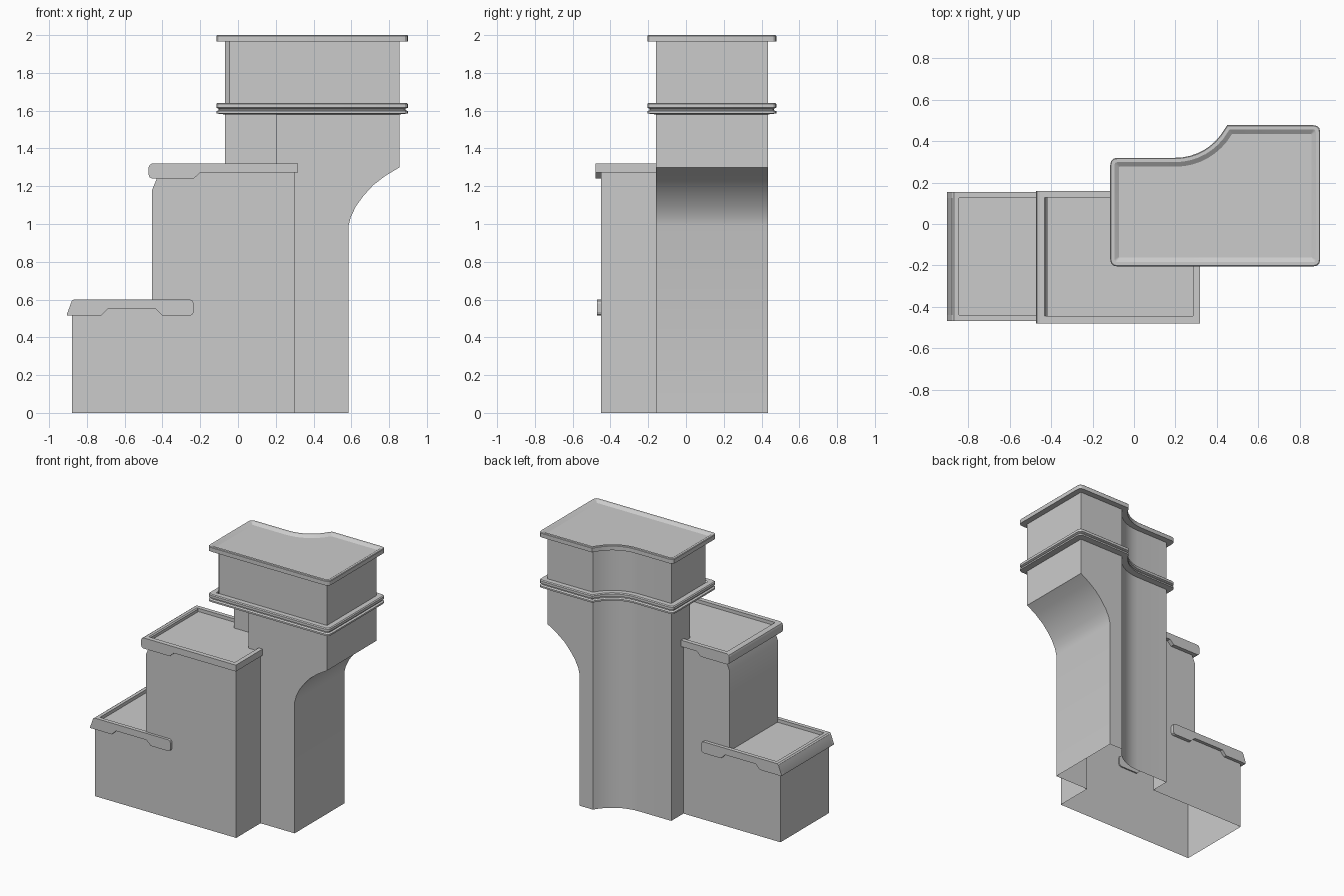
import bpy, bmesh, math
from mathutils import Vector

if "Cube" in bpy.data.objects:
    bpy.data.objects.remove(bpy.data.objects["Cube"])


def finish(name, bm):
    bmesh.ops.recalc_face_normals(bm, faces=bm.faces)
    me = bpy.data.meshes.new(name)
    bm.to_mesh(me)
    bm.free()
    ob = bpy.data.objects.new(name, me)
    bpy.context.collection.objects.link(ob)
    return ob


def loft(name, loops, cap_start=True, cap_end=True):
    """Skin a list of equal-length 3D loops."""
    bm = bmesh.new()
    rings = [[bm.verts.new(p) for p in l] for l in loops]
    n = len(rings[0])
    for a, b in zip(rings, rings[1:]):
        for i in range(n):
            j = (i + 1) % n
            bm.faces.new((a[i], a[j], b[j], b[i]))
    if cap_start:
        bm.faces.new(rings[0][::-1])
    if cap_end:
        bm.faces.new(rings[-1])
    return finish(name, bm)


def prism(name, profile, y0, y1):
    """Extrude an x-z profile along y."""
    return loft(name, [[(x, y, z) for x, z in profile] for y in (y0, y1)])


def at(outline, z):
    return [(x, y, z) for x, y in outline]


def smooth(ob):
    bpy.ops.object.select_all(action='DESELECT')
    ob.select_set(True)
    bpy.context.view_layer.objects.active = ob
    bpy.ops.object.shade_smooth_by_angle(angle=math.radians(28))


# Tower plan: curved step on the back side
R, T = 0.318, math.radians(59.8)
back_curve = [(0.2 + R * math.sin(T * i / 8), 0.275 + R * (1 - math.cos(T * i / 8)))
              for i in range(8, -1, -1)]
plan = [(-0.07, -0.16), (0.855, -0.16), (0.855, 0.433)] + back_curve + [(-0.07, 0.275)]
CORNERS = (0, 1, 2, len(plan) - 1)


def offset_plan(d, r):
    """Mitred offset of the tower plan with small rounded outer corners."""
    pts = [Vector(p) for p in plan]
    n = len(pts)
    off = []
    for i in range(n):
        e1 = (pts[i] - pts[i - 1]).normalized()
        e2 = (pts[(i + 1) % n] - pts[i]).normalized()
        n1, n2 = Vector((e1.y, -e1.x)), Vector((e2.y, -e2.x))
        off.append(pts[i] + (n1 + n2) * d / (1 + n1.dot(n2)))
    out = []
    for i in range(n):
        p = off[i]
        if i not in CORNERS:
            out.append(p)
            continue
        a = p + (off[i - 1] - p).normalized() * r
        b = p + (off[(i + 1) % n] - p).normalized() * r
        for t in (0, 0.33, 0.67, 1):
            out.append(a * (1 - t) ** 2 + p * 2 * t * (1 - t) + b * t * t)
    return [tuple(p) for p in out]


def moulding(name, section, cap_start, cap_end):
    """Sweep (offset, z) section points around the tower plan."""
    loops = [at(offset_plan(d, max(0.004, d - 0.01)), z) for d, z in section]
    smooth(loft(name, loops, cap_start, cap_end))


# Stepped block and tower shaft merged into one shell, open underneath
block = prism("stepped_block",
              [(-0.88, 0), (0.3, 0), (0.3, 1.295), (-0.42, 1.295), (-0.43, 1.24),
               (-0.455, 1.18), (-0.455, 0.575), (-0.88, 0.575)], -0.45, 0.13)

flare = [(0.585, 0), (0.585, 0.99), (0.598, 1.04), (0.625, 1.095), (0.665, 1.15),
         (0.715, 1.205), (0.78, 1.255), (0.855, 1.3), (0.855, 1.595)]
shaft_loops = []
for xr, z in flare:
    o = [(0.2, -0.16), (xr, -0.16), (xr, 0.433)] + back_curve
    o += [(-0.07, 0.275), (-0.07, 0.05), (0.2, 0.05)]
    shaft_loops.append(at(o, z))
shaft = loft("tower_shaft", shaft_loops)

mod = block.modifiers.new("join", 'BOOLEAN')
mod.operation = 'UNION'
mod.solver = 'EXACT'
mod.object = shaft
bpy.context.view_layer.update()
merged = bpy.data.meshes.new_from_object(
    block.evaluated_get(bpy.context.evaluated_depsgraph_get()))
block.modifiers.clear()
block.data = merged
bpy.data.objects.remove(shaft)
bm = bmesh.new()
bm.from_mesh(merged)
bottom = [f for f in bm.faces if all(v.co.z < 0.001 for v in f.verts)]
bmesh.ops.delete(bm, geom=bottom, context='FACES')
bm.to_mesh(merged)
bm.free()
block.name = "block_and_shaft"
smooth(block)

# Upper tower box with a chamfered front-left edge
box_plan = [(-0.07, -0.135), (-0.045, -0.16)] + plan[1:]
smooth(loft("tower_head", [at(box_plan, 1.63), at(box_plan, 1.97)], False, False))

# Grooved band and dished cap
moulding("tower_band",
         [(0, 1.58), (0.045, 1.585), (0.045, 1.597), (0.032, 1.603), (0.032, 1.61),
          (0.045, 1.616), (0.045, 1.635), (0.038, 1.641), (0, 1.641)], True, False)
moulding("tower_cap",
         [(0, 1.965), (0.045, 1.965), (0.045, 1.996), (0.041, 2.0), (0.024, 2.0),
          (0.002, 1.985)], False, True)

# Upper tray rim: front and back rails, left and right bars
upper = [(-0.455, 1.24), (-0.235, 1.24), (-0.2, 1.272), (0.318, 1.272), (0.318, 1.32),
         (-0.455, 1.32), (-0.468, 1.312), (-0.473, 1.3), (-0.473, 1.26), (-0.468, 1.247)]
prism("upper_front_rail", upper, -0.48, -0.445)
prism("upper_back_rail", [(min(x, -0.06), z) for x, z in upper], 0.128, 0.16)
left_bar = [(-0.425, 1.24), (-0.425, 1.312), (-0.433, 1.32)] + upper[5:] + upper[:1]
smooth(prism("upper_left_bar", left_bar, -0.479, 0.159))
prism("upper_right_bar", [(0.285, 1.272), (0.318, 1.272), (0.318, 1.32), (0.285, 1.32)],
      -0.479, -0.15)

# Lower tray rim: side rails and slanted left bar
lower = [(-0.905, 0.515), (-0.725, 0.515), (-0.69, 0.55), (-0.435, 0.55), (-0.4, 0.515),
         (-0.252, 0.515), (-0.24, 0.522), (-0.235, 0.535), (-0.235, 0.58),
         (-0.24, 0.593), (-0.252, 0.6), (-0.87, 0.6), (-0.88, 0.593), (-0.905, 0.525)]
prism("lower_front_rail", lower, -0.47, -0.44)
prism("lower_back_rail", lower, 0.125, 0.155)
smooth(prism("lower_left_bar", [(-0.845, 0.515), (-0.845, 0.6)] + lower[11:] + lower[:1],
             -0.469, 0.154))
